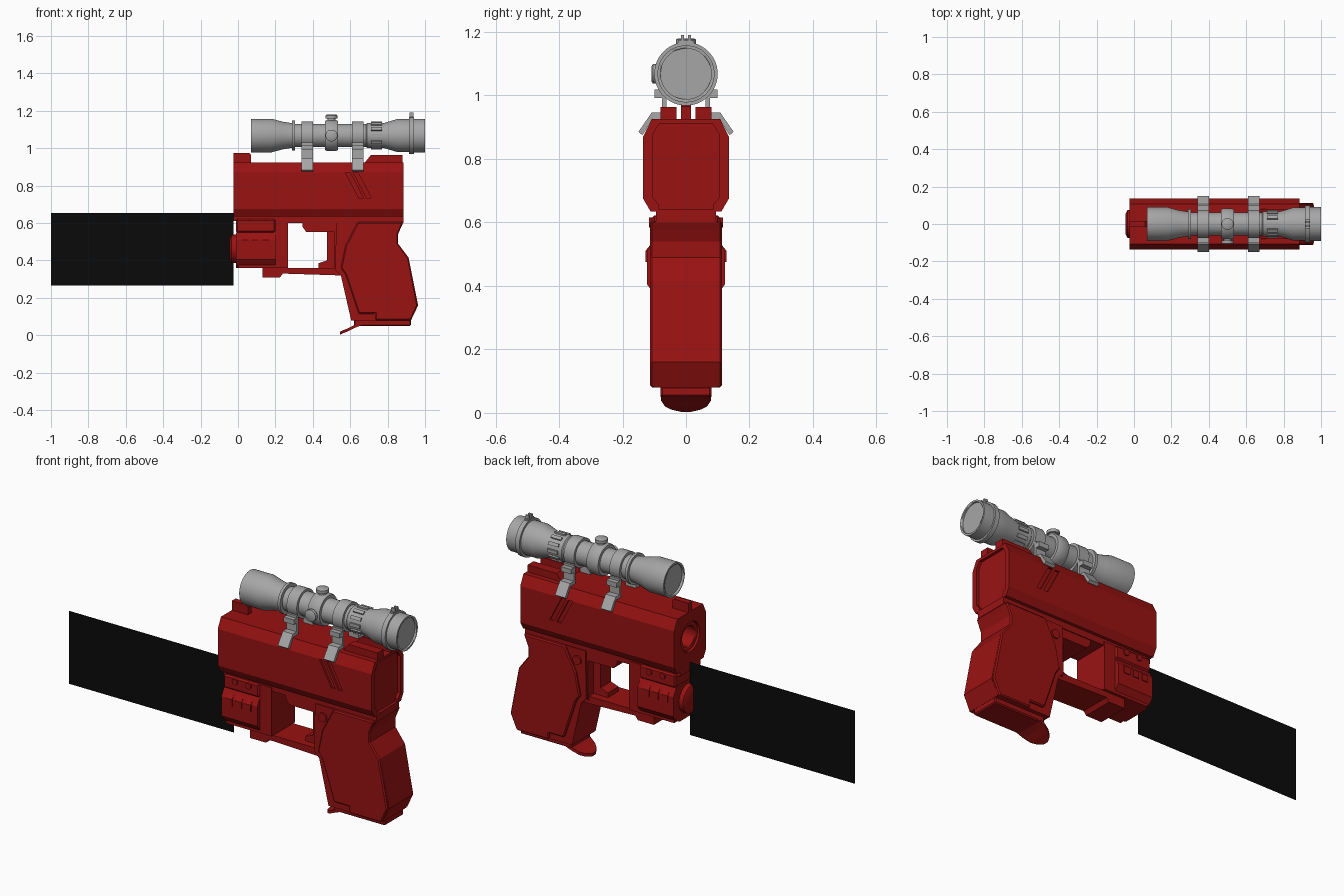
import bpy, bmesh, math

if "Cube" in bpy.data.objects:
    bpy.data.objects.remove(bpy.data.objects["Cube"])

def material(name, rgb):
    m = bpy.data.materials.new(name)
    m.diffuse_color = (*rgb, 1)
    m.use_nodes = True
    m.node_tree.nodes["Principled BSDF"].inputs["Base Color"].default_value = m.diffuse_color
    return m

RED = material("red", (0.32, 0.006, 0.006))
GRAY = material("gray", (0.38, 0.38, 0.38))
BLACK = material("black", (0.003, 0.003, 0.003))

def loft(name, rings, mat, smooth=False, bevel=0):
    """Skin a list of equal-length point rings and cap both ends."""
    bm = bmesh.new()
    vs = [[bm.verts.new(p) for p in r] for r in rings]
    n = len(vs[0])
    for a, b in zip(vs, vs[1:]):
        for i in range(n):
            j = (i + 1) % n
            bm.faces.new((a[i], a[j], b[j], b[i]))
    bm.faces.new(vs[0][::-1])
    bm.faces.new(vs[-1])
    bmesh.ops.recalc_face_normals(bm, faces=bm.faces)
    me = bpy.data.meshes.new(name)
    bm.to_mesh(me)
    bm.free()
    ob = bpy.data.objects.new(name, me)
    bpy.context.collection.objects.link(ob)
    me.materials.append(mat)
    bpy.ops.object.select_all(action='DESELECT')
    bpy.context.view_layer.objects.active = ob
    ob.select_set(True)
    if bevel:
        mod = ob.modifiers.new("bevel", 'BEVEL')
        mod.width, mod.segments, mod.limit_method = bevel, 1, 'ANGLE'
        mod.angle_limit = math.radians(60)
    if smooth:
        bpy.ops.object.shade_smooth_by_angle(angle=math.radians(35))
    return ob

def side(name, pts, y0, y1, mat=RED, bevel=0):
    """Side profile (x, z) extruded across y."""
    return loft(name, [[(x, y, z) for x, z in pts] for y in (y0, y1)], mat, bevel=bevel)

def section(name, pts, x0, x1, mat=RED, bevel=0):
    """Cross-section (y, z) extruded along x."""
    return loft(name, [[(x, y, z) for y, z in pts] for x in (x0, x1)], mat, bevel=bevel)

def box(name, x0, x1, y0, y1, z0, z1, mat=RED, bevel=0):
    return side(name, [(x0, z0), (x1, z0), (x1, z1), (x0, z1)], y0, y1, mat, bevel)

def lathe(name, prof, centre, axis, mat, seg=32):
    """Turn (distance, radius) pairs around a line along the given axis."""
    def pt(d, r, t):
        u, v = r * math.cos(t), r * math.sin(t)
        o = {'x': (d, u, v), 'y': (u, d, v), 'z': (u, v, d)}[axis]
        return tuple(c + k for c, k in zip(centre, o))
    return loft(name, [[pt(d, r, 2 * math.pi * (i + .5) / seg) for i in range(seg)]
                       for d, r in prof], mat, smooth=True)

def mirrored(half):
    return half + [(-y, z) for y, z in reversed(half)]

def cut(ob, cutter):
    cutter.hide_render = True
    mod = ob.modifiers.new("cut", 'BOOLEAN')
    mod.operation, mod.object, mod.solver = 'DIFFERENCE', cutter, 'EXACT'
    bpy.context.view_layer.objects.active = ob
    bpy.ops.object.modifier_apply(modifier=mod.name)
    bpy.data.objects.remove(cutter)

# Slide with bore, rear recess and slanted side grooves
slide = section("slide", mirrored([(.088, .61), (.088, .635), (.112, .635), (.135, .675),
                                   (.135, .87), (.108, .925)]), -.025, .885)
cut(slide, lathe("bore_cutter", [(-.1, .08), (.2, .08)], (0, 0, .79), 'x', RED))
cut(slide, section("rear_cutter", mirrored([(.085, .58), (.085, .655), (.106, .68),
                                            (.106, .875), (.085, .91)]), .87, .95))
for s in (-1, 1):
    for dx in (0, .042):
        cut(slide, side("groove_cutter", [(.575 + dx, .87), (.60 + dx, .87),
                                          (.67 + dx, .735), (.645 + dx, .735)], s * .125, s * .2))
# Barrel visible inside the bore
barrel = lathe("barrel", [(-.015, .076), (.15, .076)], (0, 0, .79), 'x', RED)
cut(barrel, lathe("barrel_cutter", [(-.1, .055), (.12, .055)], (0, 0, .79), 'x', RED))

# Sights
side("front_sight", [(-.025, .92), (.07, .92), (.07, .965), (.06, .975), (-.025, .975)], -.016, .016)
for s, n in ((-1, "right"), (1, "left")):
    side(n + "_rear_sight", [(.675, .92), (.88, .92), (.88, .963), (.71, .963)],
         s * .03, s * .08)

# Frame, dust cover and trigger guard
box("frame_rail", 0, .885, -.095, .095, .6, .64)
box("dust_cover", .0, .267, -.1, .1, .36, .62)
side("trigger_guard", [(.13, .31), (.225, .31), (.24, .33), (.55, .32), (.55, .36), (.13, .36)],
     -.085, .085)
side("frame_above_trigger", [(.345, .62), (.345, .58), (.365, .552), (.58, .552), (.58, .62)],
     -.09, .09)
side("trigger", [(.53, .56), (.475, .56), (.475, .40), (.43, .385), (.43, .36), (.53, .36)],
     -.045, .045)
box("guard_rear", .515, .57, -.09, .09, .34, .6)

# Grip, raised side panels, base plate and toe
grip = [(.525, .6), (.885, .605), (.856, .54), (.856, .49), (.912, .415), (.963, .16),
        (.93, .08), (.605, .08), (.548, .34), (.525, .36)]
grip[7:8] = [(.605, .08)]
grip[7] = (.61, .08)
core = [(.525, .605), (.885, .605), (.856, .545), (.856, .49), (.912, .415), (.963, .16),
        (.925, .08), (.61, .08), (.55, .32), (.52, .35)]
core[7] = (.605, .08)
side("grip_core", core, -.1, .1)
panel = [(.64, .605), (.883, .605), (.856, .54), (.856, .49), (.912, .415), (.961, .16),
         (.925, .08), (.735, .08), (.735, .115), (.645, .115), (.575, .325), (.55, .36), (.575, .48)]
side("grip_panels", panel, -.113, .113, bevel=.006)
side("grip_front_strap", [(.55, .33), (.605, .33), (.69, .08), (.605, .08)], -.09, .09)
box("base_plate", .62, .925, -.08, .08, .05, .085, bevel=.006)
toe = [(.72, .068, .08), (.66, .062, .08), (.62, .046, .078), (.585, .028, .066),
       (.56, .018, .045), (.545, .011, .015)]
loft("base_toe", [[(x, -w, z - .008), (x, w, z - .008), (x, w, z + .008), (x, -w, z + .008)]
                  for x, z, w in toe], RED)
lathe("frame_pin", [(-.108, .024), (.108, .024)], (.572, 0, .545), 'y', RED, 16)

# Light module under the muzzle with clamp and bolts
section("light_module", mirrored([(.07, .36), (.1, .375), (.123, .405), (.123, .51), (.1, .55)]),
        -.012, .2)
box("module_clamp", -.012, .2, -.108, .108, .55, .622, bevel=.008)
for x in (.06, .14):
    lathe("clamp_bolt", [(-.116, .016), (.116, .016)], (x, 0, .6), 'y', RED, 12)
for x in (.02, .075, .13):
    for s in (-1, 1):
        loft("module_rib", [[(x + dx, s * y, z) for y, z in ((.1, .545), (.128, .51), (.128, .475),
                            (.1, .475))] for dx in (0, .035)], RED)
lens = lathe("module_lens", [(-.045, .055), (-.035, .075), (0, .078)], (0, 0, .462), 'x', RED)

# Scope body
AX = (0, 0, 1.068)
scope = lathe("scope_body", [(.07, .09), (.18, .09), (.235, .075), (.29, .066), (.29, .08), (.305, .08),
                     (.305, .062), (.465, .062), (.465, .078), (.475, .083), (.525, .083),
                     (.535, .078), (.535, .062), (.685, .062), (.69, .067), (.78, .067),
                     (.85, .088), (.915, .088), (.915, .1), (.94, .1), (.94, .09), (1, .09)],
              AX, 'x', GRAY, 40)
for x0, x1 in ((.0, .08), (.99, 1.05)):
    cut(scope, lathe("lens_cutter", [(x0, .08), (x1, .08)], AX, 'x', GRAY, 40))

# Zoom ring ridges
for i in range(12):
    t = 2 * math.pi * i / 12
    c, s = math.cos(t), math.sin(t)
    loft("zoom_ridge", [[(x, r * c - w * s, 1.068 + r * s + w * c)
                         for r, w in ((.06, -.009), (.074, -.009), (.074, .009), (.06, .009))]
                        for x in (.71, .77)], GRAY)

# Adjustment turrets and focus ring tab
knob = [(.07, .022), (.092, .022), (.092, .032), (.108, .032), (.112, .026)]
lathe("top_turret", knob, (.5, 0, 1.068), 'z', GRAY, 12)
lathe("side_turret", [(-d + .004, r) for d, r in knob], (.5, 0, 1.068), 'y', GRAY, 12)
for s in (-1, 1):
    box("focus_tab", .917, .938, s * .006, s * .016, 1.15, 1.19, GRAY)
box("focus_tab_base", .917, .938, -.025, .025, 1.15, 1.173, GRAY)

# Scope mounts: ring, ears and bent legs gripping the slide
for x in (.34, .61):
    lathe("mount_ring", [(x, .076), (x + .06, .076)], AX, 'x', GRAY)
    for s, n in ((-1, "right"), (1, "left")):
        box(n + "_mount_ear", x, x + .06, s * .06, s * .1, .992, 1.018, GRAY)
        leg = [(.062, 1.03), (.076, 1.03), (.076, .946), (.108, .946), (.15, .885),
               (.137, .875), (.103, .928), (.062, .928)]
        section(n + "_mount_leg", [(s * y, z) for y, z in leg], x, x + .06, GRAY)

# Flat black panel ahead of the muzzle
me = bpy.data.meshes.new("black_panel")
me.from_pydata([(-1, 0, .265), (-.025, 0, .265), (-.025, 0, .655), (-1, 0, .655)], [], [(0, 1, 2, 3)])
me.materials.append(BLACK)
bpy.context.collection.objects.link(bpy.data.objects.new("black_panel", me))
